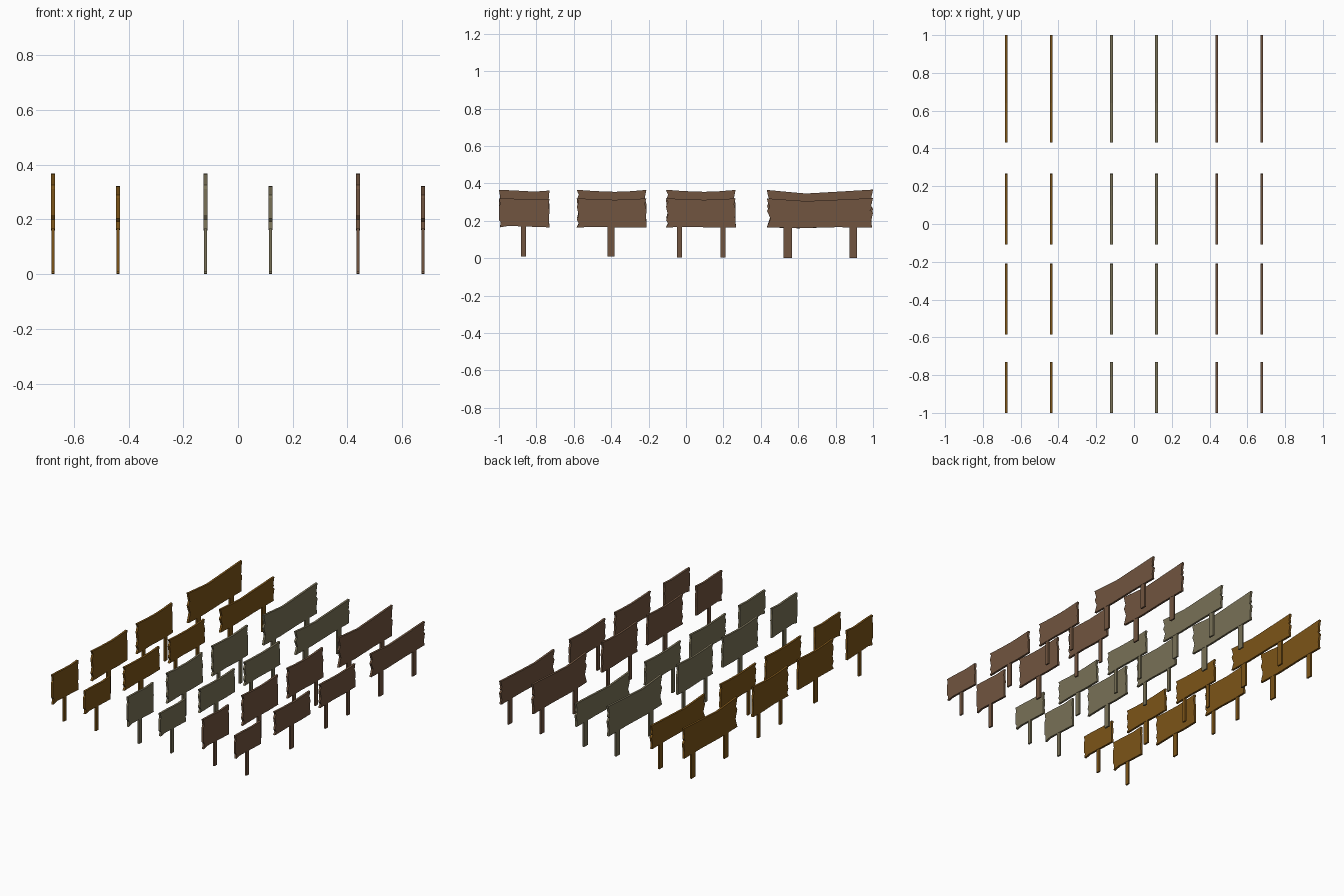
import bpy, bmesh

if "Cube" in bpy.data.objects:
    bpy.data.objects.remove(bpy.data.objects["Cube"])

BOARD_T, POST_T, BASE = 0.014, 0.011, 0.165

# weathered board outlines in (y, z), running along the top, down the right end,
# back along the bottom and up the ragged left end
small = [(-1.0, .365), (-.93, .363), (-.81, .356), (-.73, .362),
         (-.734, .32), (-.73, .28), (-.733, .22), (-.73, .165),
         (-.86, .171), (-.95, .175), (-.995, .165),
         (-.99, .2), (-1.0, .215), (-1.0, .31), (-.993, .325)]
medium = [(-.585, .366), (-.49, .359), (-.38, .355), (-.30, .358), (-.212, .365),
          (-.22, .325), (-.211, .285), (-.214, .235), (-.21, .165),
          (-.32, .163), (-.44, .168), (-.585, .165),
          (-.572, .19), (-.583, .215), (-.574, .25), (-.584, .31), (-.573, .34)]
large = [(.432, .365), (.54, .355), (.64, .346), (.80, .355), (1.0, .367),
         (.99, .32), (.994, .295), (.985, .283), (1.0, .265), (.99, .21), (.994, .165),
         (.80, .166), (.60, .160), (.432, .165),
         (.452, .225), (.433, .28), (.447, .305), (.436, .345)]

# name, outline, y offset, posts as (centre, width), post foot height
SIGNS = [
    ("small", small, 0, [(-.868, .027)], .008),
    ("medium", medium, 0, [(-.402, .038)], .008),
    ("medium_two_post", medium, .477, [(-.034, .026), (.198, .026)], .003),
    ("large", large, 0, [(.544, .044), (.895, .040)], 0.0),
]
COLOURS = [("golden_wood", (.20, .088, .009, 1)),
           ("grey_wood", (.19, .165, .095, 1)),
           ("brown_wood", (.165, .09, .05, 1))]


def prism(name, outline, x, thick, mat):
    """Extrude a (y, z) outline along x, centred on the given x."""
    bm = bmesh.new()
    face = bm.faces.new([bm.verts.new((x - thick / 2, y, z)) for y, z in outline])
    ext = bmesh.ops.extrude_face_region(bm, geom=[face])
    verts = [v for v in ext["geom"] if isinstance(v, bmesh.types.BMVert)]
    bmesh.ops.translate(bm, verts=verts, vec=(thick, 0, 0))
    bmesh.ops.recalc_face_normals(bm, faces=bm.faces)
    me = bpy.data.meshes.new(name)
    bm.to_mesh(me)
    bm.free()
    me.materials.append(mat)
    ob = bpy.data.objects.new(name, me)
    bpy.context.collection.objects.link(ob)


for group, (wood, colour) in enumerate(COLOURS):
    mat = bpy.data.materials.new(wood)
    mat.diffuse_color = colour
    mat.use_nodes = True
    mat.node_tree.nodes["Principled BSDF"].inputs["Base Color"].default_value = mat.diffuse_color
    # each wood colour has a row of tall boards and a row of short boards
    for row, dx, squash in (("tall", -.119, 1.0), ("short", .119, .775)):
        x = (group - 1) * .557 + dx
        for kind, outline, dy, posts, foot in SIGNS:
            tag = f"{wood}_{row}_{kind}"
            # board
            pts = [(y + dy, BASE + (z - BASE) * squash) for y, z in outline]
            prism(tag + "_board", pts, x, BOARD_T, mat)
            # posts, tucked just inside the board's lower edge
            for y, w in posts:
                a, b = y - w / 2, y + w / 2
                prism(tag + "_post", [(a, foot), (b, foot), (b, .18), (a, .18)],
                      x, POST_T, mat)
